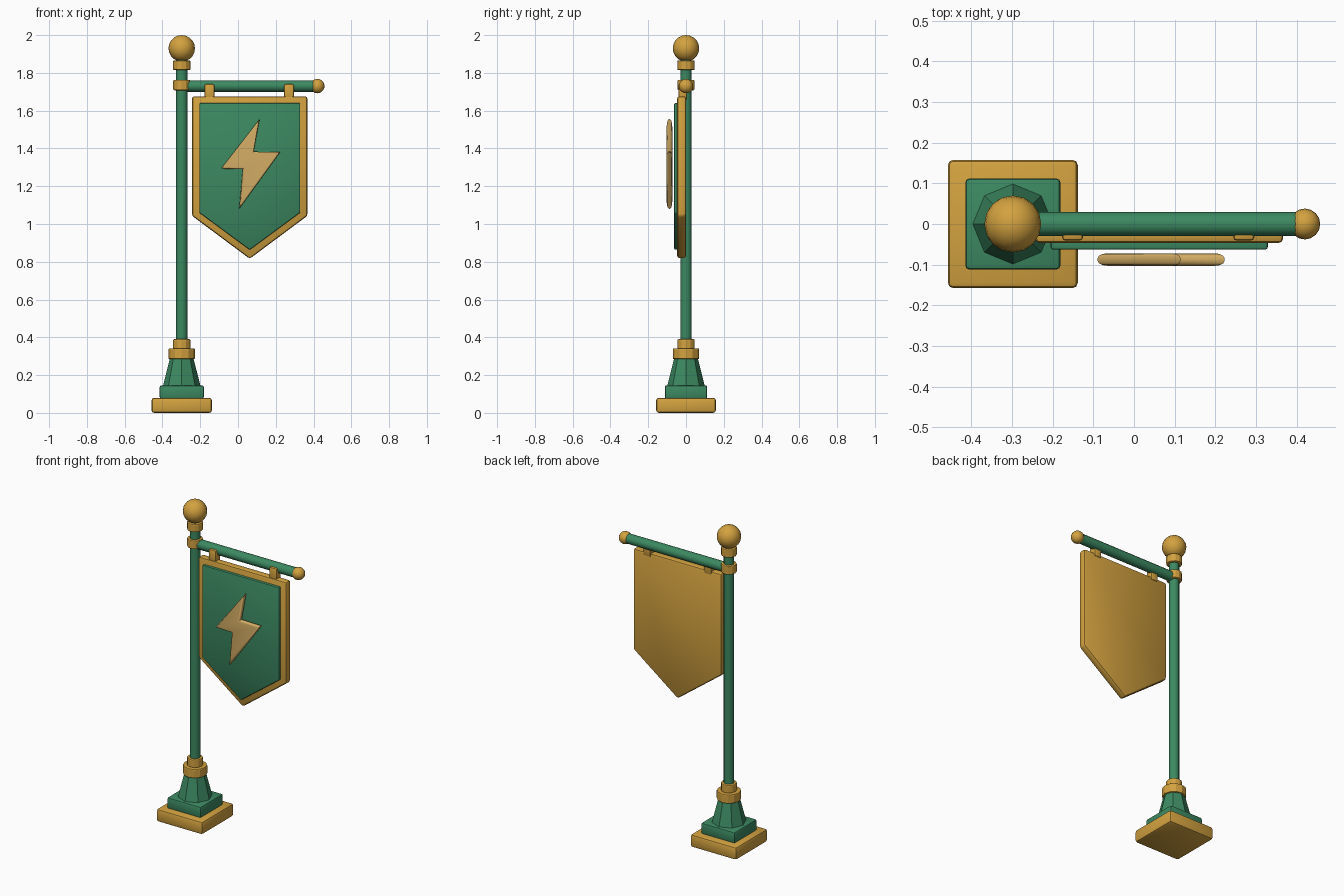
import bpy, bmesh, math
from mathutils import Matrix, Vector

if "Cube" in bpy.data.objects:
    bpy.data.objects.remove(bpy.data.objects["Cube"])


def material(name, rgb):
    m = bpy.data.materials.new(name)
    m.diffuse_color = (*rgb, 1)
    m.use_nodes = True
    m.node_tree.nodes["Principled BSDF"].inputs["Base Color"].default_value = m.diffuse_color
    return m


GOLD = material("gold", (0.65, 0.36, 0.05))
GREEN = material("green", (0.045, 0.25, 0.12))
PALE = material("pale_gold", (0.66, 0.42, 0.13))
PX = -0.298  # pole axis


def finish(name, bm, mat, bevel=0.0, edges=None, smooth=35, segments=2):
    if bevel:
        if edges is None:
            edges = [e for e in bm.edges if e.calc_face_angle(0) > math.radians(50)]
        bmesh.ops.bevel(bm, geom=edges, offset=bevel, segments=segments,
                        profile=0.5, affect='EDGES', clamp_overlap=True)
    bmesh.ops.recalc_face_normals(bm, faces=bm.faces)
    me = bpy.data.meshes.new(name)
    bm.to_mesh(me)
    bm.free()
    me.materials.append(mat)
    ob = bpy.data.objects.new(name, me)
    bpy.context.collection.objects.link(ob)
    bpy.ops.object.select_all(action='DESELECT')
    ob.select_set(True)
    bpy.context.view_layer.objects.active = ob
    bpy.ops.object.shade_smooth_by_angle(angle=math.radians(smooth))
    return ob


def box(name, lo, hi, mat, bevel):
    lo, hi = Vector(lo), Vector(hi)
    bm = bmesh.new()
    bmesh.ops.create_cube(bm, size=1, matrix=Matrix.Translation((lo + hi) / 2)
                          @ Matrix.Diagonal((*(hi - lo), 1)))
    return finish(name, bm, mat, bevel)


def turned(name, z0, z1, r0, r1, sides, mat, bevel=0.0, smooth=35):
    bm = bmesh.new()
    bmesh.ops.create_cone(bm, cap_ends=True, segments=sides, radius1=r0, radius2=r1,
                          depth=z1 - z0, matrix=Matrix.Translation((PX, 0, (z0 + z1) / 2)))
    return finish(name, bm, mat, bevel, smooth=smooth)


def ball(name, x, z, r, mat):
    bm = bmesh.new()
    bmesh.ops.create_uvsphere(bm, u_segments=16, v_segments=10, radius=r,
                              matrix=Matrix.Translation((x, 0, z)))
    return finish(name, bm, mat)


def slab(name, outline, y0, y1, mat, bevel, rim_only=False, segments=2):
    bm = bmesh.new()
    face = bm.faces.new([bm.verts.new((x, y0, z)) for x, z in outline])
    new = bmesh.ops.extrude_face_region(bm, geom=[face])["geom"]
    bmesh.ops.translate(bm, vec=(0, y1 - y0, 0),
                        verts=[v for v in new if isinstance(v, bmesh.types.BMVert)])
    bmesh.ops.recalc_face_normals(bm, faces=bm.faces)
    edges = [e for e in bm.edges
             if not rim_only or abs(e.verts[0].co.y - e.verts[1].co.y) < 1e-5]
    return finish(name, bm, mat, bevel, edges, segments=segments)


# Stepped base
box("base_plate", (PX - 0.16, -0.158, 0), (PX + 0.16, 0.158, 0.08), GOLD, 0.014)
box("base_step", (PX - 0.117, -0.112, 0.075), (PX + 0.117, 0.112, 0.146), GREEN, 0.01)
turned("base_cone", 0.14, 0.29, 0.1, 0.062, 8, GREEN, smooth=20)

# Pole, collars and finial
turned("pole", 0.28, 1.88, 0.03, 0.03, 12, GREEN)
turned("lower_collar", 0.285, 0.342, 0.07, 0.07, 12, GOLD, 0.006, 20)
turned("upper_base_collar", 0.338, 0.39, 0.046, 0.046, 12, GOLD, 0.006, 20)
turned("arm_collar", 1.708, 1.763, 0.045, 0.045, 12, GOLD, 0.006, 20)
turned("finial_collar", 1.815, 1.866, 0.046, 0.046, 12, GOLD, 0.006, 20)
ball("finial_ball", PX, 1.93, 0.07, GOLD)

# Horizontal arm with end ball
bm = bmesh.new()
bmesh.ops.create_cone(bm, cap_ends=True, segments=12, radius1=0.03, radius2=0.03, depth=0.71,
                      matrix=Matrix.Translation((PX + 0.355, 0, 1.73))
                      @ Matrix.Rotation(math.pi / 2, 4, 'Y'))
finish("arm", bm, GREEN)
ball("arm_end_ball", 0.42, 1.73, 0.038, GOLD)

# Hanging tabs
for side, x in (("left", -0.151), ("right", 0.27)):
    box(f"tab_{side}", (x - 0.026, -0.041, 1.655), (x + 0.026, 0.005, 1.74), GOLD, 0.009)

# Banner: gold backing and green field
CX = 0.062


def pennant(half, top, shoulder, tip):
    return [(CX - half, top), (CX + half, top), (CX + half, shoulder),
            (CX, tip), (CX - half, shoulder)]


slab("banner_border", pennant(0.305, 1.676, 1.043, 0.816), -0.047, 0.0, GOLD, 0.012)
slab("banner_field", pennant(0.267, 1.64, 1.06, 0.863), -0.063, -0.03, GREEN, 0.006)

# Raised bolt emblem
bolt = [(0.115, 1.556), (0.083, 1.383), (0.223, 1.38),
        (0.006, 1.08), (0.025, 1.29), (-0.09, 1.293)]
slab("bolt_emblem", bolt, -0.103, -0.072, PALE, 0.013, rim_only=True, segments=3)
